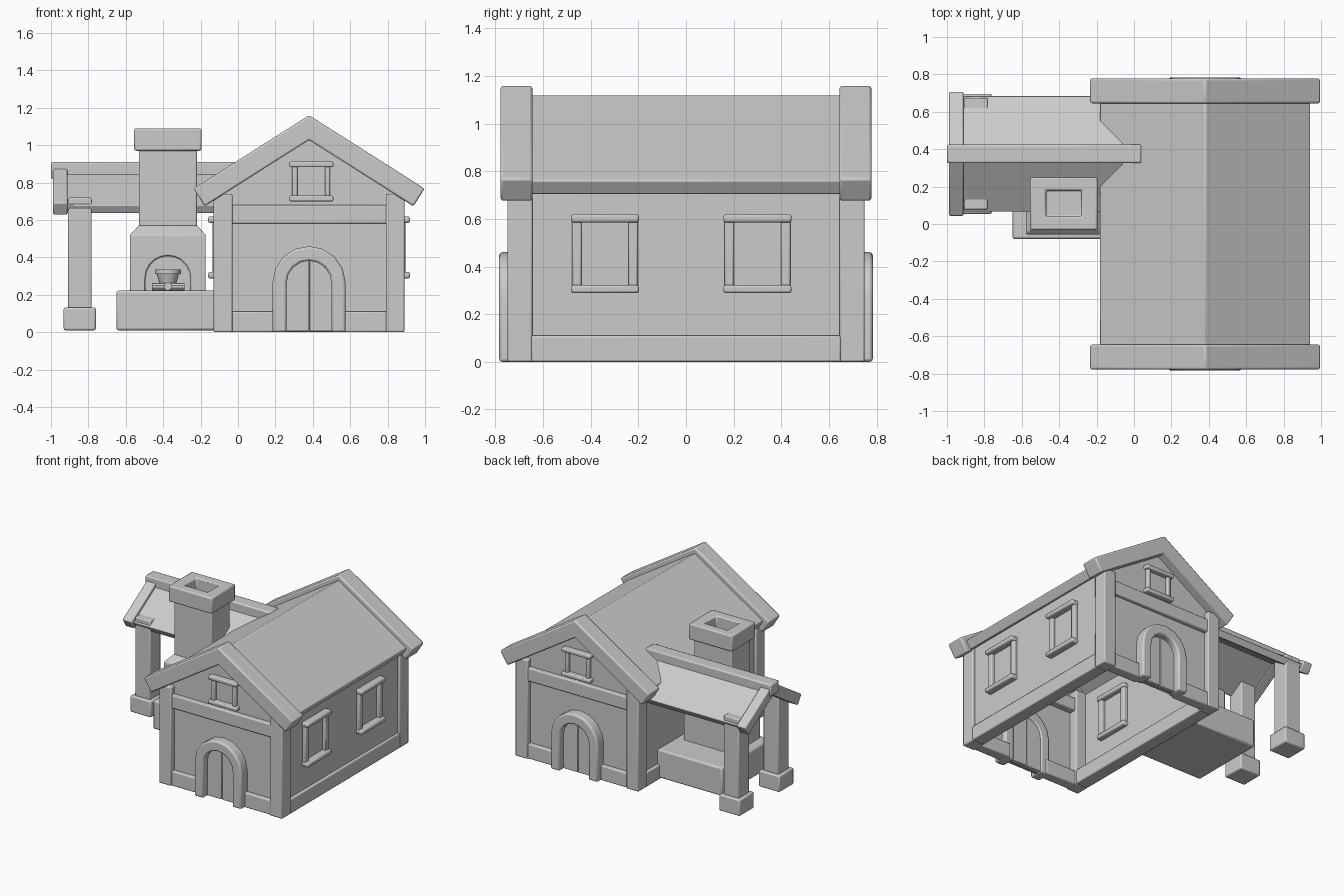
import bpy, bmesh, math
from mathutils import Vector

if "Cube" in bpy.data.objects:
    bpy.data.objects.remove(bpy.data.objects["Cube"])

clay = bpy.data.materials.new("plain grey")
clay.use_nodes = True
GREY = (0.6, 0.6, 0.6, 1)
clay.diffuse_color = GREY
clay.node_tree.nodes["Principled BSDF"].inputs["Base Color"].default_value = GREY

MID = 0.38      # x of the house centre line
RIDGE_Y = 0.375  # y of the canopy centre line


def finish(name, bm, bevel=0.0, cutters=()):
    bmesh.ops.recalc_face_normals(bm, faces=bm.faces)
    mesh = bpy.data.meshes.new(name)
    bm.to_mesh(mesh)
    bm.free()
    mesh.materials.append(clay)
    ob = bpy.data.objects.new(name, mesh)
    bpy.context.collection.objects.link(ob)
    bpy.ops.object.select_all(action='DESELECT')
    ob.select_set(True)
    bpy.context.view_layer.objects.active = ob
    for cutter in cutters:
        m = ob.modifiers.new("cut", 'BOOLEAN')
        m.operation, m.object, m.solver = 'DIFFERENCE', cutter, 'EXACT'
        bpy.ops.object.modifier_apply(modifier=m.name)
    if bevel:
        m = ob.modifiers.new("soft edges", 'BEVEL')
        m.width, m.segments, m.limit_method = bevel, 2, 'ANGLE'
        m.angle_limit = math.radians(40)
    bpy.ops.object.shade_smooth_by_angle(angle=math.radians(35))
    return ob


def prism(name, pts, axis, a, b, bevel=0.0, cutters=(), open_bottom=False):
    """Extrude an (h, z) outline along x or y from a to b."""
    bm = bmesh.new()
    def at(d):
        return [bm.verts.new((d, h, z) if axis == 'x' else (h, d, z)) for h, z in pts]
    r0, r1 = at(a), at(b)
    bm.faces.new(r0)
    bm.faces.new(r1)
    n = len(pts)
    for i in range(n - 1 if open_bottom else n):
        j = (i + 1) % n
        bm.faces.new((r0[i], r0[j], r1[j], r1[i]))
    return finish(name, bm, bevel, cutters)


def box(name, x, y, z, bevel=0.008, cutters=()):
    pts = [(x[0], z[0]), (x[1], z[0]), (x[1], z[1]), (x[0], z[1])]
    return prism(name, pts, 'y', y[0], y[1], bevel, cutters)


def chevron(c, apex, half, thick, slope=0.635):
    """Outline of a gable roof with ends cut square to the slope."""
    k = math.hypot(1, slope)
    dx, dz = thick * slope / k, thick / k
    ez = apex - slope * half
    return [(c, apex), (c + half, ez), (c + half - dx, ez - dz), (c, apex - thick * k),
            (c - half + dx, ez - dz), (c - half, ez)]


def arch(c, r, spring, z0, start=0, end=180, steps=8):
    """Points of a round arch from right foot to left foot."""
    arc = [math.radians(start + (end - start) * i / steps) for i in range(steps + 1)]
    pts = [(c + r * math.cos(t), spring + r * math.sin(t)) for t in arc]
    return [(pts[0][0], z0)] + pts + [(pts[-1][0], z0)]


def cylinder(name, p, q, r1, r2, sides=10):
    p, q = Vector(p), Vector(q)
    bm = bmesh.new()
    bmesh.ops.create_cone(bm, cap_ends=True, segments=sides, radius1=r1, radius2=r2, depth=(q - p).length)
    turn = (q - p).to_track_quat('Z', 'Y').to_matrix()
    for v in bm.verts:
        v.co = turn @ v.co + (p + q) / 2
    return finish(name, bm)


# House shell, open below
shell = [(MID - 0.49, 0), (MID - 0.49, 0.74), (MID, 1.05), (MID + 0.49, 0.74), (MID + 0.49, 0)]
prism("house_walls", shell, 'y', -0.71, 0.71, open_bottom=True)

# Timber frame
for sx, side in ((-1, "right"), (1, "left")):
    xs = sorted((MID + sx * 0.41, MID + sx * 0.51))
    for sy, end in ((-1, "front"), (1, "back")):
        ys = sorted((sy * 0.645, sy * 0.75))
        box(f"{end}_{side}_corner_post", xs, ys, (0, 0.74))
        foot = sorted((MID + sx * 0.16, MID + sx * 0.42))
        box(f"{end}_{side}_sill_beam", foot, sorted((sy * 0.66, sy * 0.74)), (0, 0.11))
    box(f"{side}_sill_beam", xs, (-0.65, 0.65), (0, 0.11))

# Gable ends: cross beam, doorway and loft window
for s, end in ((-1, "front"), (1, "back")):
    box(f"{end}_cross_beam", (MID - 0.42, MID + 0.42), sorted((s * 0.66, s * 0.74)), (0.58, 0.68))
    ring = arch(MID, 0.195, 0.265, 0) + arch(MID, 0.12, 0.262, 0)[::-1]
    prism(f"{end}_door_frame", ring, 'y', s * 0.67, s * 0.784, 0.012)
    for a, b, side in ((0, 90, "left"), (90, 180, "right")):
        off = 0.002 if side == "left" else -0.002
        leaf = arch(MID + off, 0.122, 0.262, 0.005, a, b, 5)
        prism(f"{end}_{side}_door_leaf", leaf, 'y', s * 0.68, s * 0.735, 0.004)
    ys = sorted((s * 0.68, s * 0.735))
    yb = sorted((s * 0.67, s * 0.75))
    for z in (0.70, 0.882):
        box(f"{end}_loft_window_rail", (MID - 0.107, MID + 0.13), yb, (z, z + 0.03))
    for x in (MID - 0.09, MID + 0.085):
        box(f"{end}_loft_window_jamb", (x, x + 0.028), ys, (0.71, 0.9))
    prism(f"{end}_gable_trim", chevron(MID, 1.16, 0.618, 0.112), 'y', s * 0.645, s * 0.778, 0.01)

prism("main_roof", chevron(MID, 1.12, 0.565, 0.07), 'y', -0.66, 0.66, 0.008)

# Side windows
for s, yc in ((1, -0.34), (1, 0.3), (-1, -0.34)):
    xs = sorted((MID + s * 0.46, MID + s * 0.515))
    xb = sorted((MID + s * 0.45, MID + s * 0.54))
    for z in (0.288, 0.585):
        box("side_window_rail", xb, (yc - 0.143, yc + 0.143), (z, z + 0.034), 0.01)
    for d in (-0.118, 0.118):
        box("side_window_jamb", xs, (yc + d - 0.02, yc + d + 0.02), (0.31, 0.6))

# Forge: base, arched hood, shaft and cap
FX = -0.375
box("forge_base", (-0.65, -0.11), (-0.08, 0.5), (0.01, 0.222), 0.012)
mouth = prism("hearth_cutter", arch(FX, 0.122, 0.288, 0.2, steps=10), 'y', -0.2, 0.17)
flue = box("flue_cutter", (-0.47, -0.28), (0.04, 0.18), (0.85, 1.3), 0)
hood = bmesh.new()
bmesh.ops.create_cube(hood, size=1)
top = [f for f in hood.faces if f.normal.z > 0.9]
for v in hood.verts:
    v.co = (FX + v.co.x * 0.405, 0.11 + v.co.y * 0.33, 0.215 + (v.co.z + 0.5) * 0.305)
neck = bmesh.ops.extrude_face_region(hood, geom=top)["geom"]
for v in neck:
    if isinstance(v, bmesh.types.BMVert):
        v.co = (FX + (v.co.x - FX) * 0.77, 0.11 + (v.co.y - 0.11) * 0.7, 0.57)
bmesh.ops.delete(hood, geom=top, context='FACES')
finish("forge_hood", hood, 0.006, [mouth])
box("chimney_shaft", (-0.53, -0.22), (0, 0.22), (0.5, 1.0), 0.008, [flue])
box("chimney_cap", (-0.555, -0.195), (-0.032, 0.248), (0.97, 1.09), 0.01, [flue])
for cutter in (mouth, flue):
    bpy.data.objects.remove(cutter)

# Fire wood and cooking pot in the hearth
for i, y in enumerate((-0.02, 0.02, 0.06)):
    cylinder("log", (-0.46, y, 0.243), (-0.285, y, 0.243), 0.02, 0.02)
cylinder("cross_log", (FX, -0.05, 0.245), (FX, 0.09, 0.245), 0.022, 0.022)
cylinder("pot_bowl", (FX, 0.02, 0.262), (FX, 0.02, 0.312), 0.045, 0.06, 16)
cylinder("pot_rim", (FX, 0.02, 0.31), (FX, 0.02, 0.335), 0.07, 0.07, 16)

# Canopy over the forge
prism("canopy_roof", chevron(RIDGE_Y, 0.875, 0.31, 0.05), 'x', -0.925, -0.06, 0.004)
prism("canopy_trim", chevron(RIDGE_Y, 0.905, 0.335, 0.08), 'x', -0.988, -0.912, 0.008)
box("canopy_ridge_beam", (-1.0, 0.04), (RIDGE_Y - 0.05, RIDGE_Y + 0.05), (0.82, 0.91), 0.01)
for s, end in ((-1, "front"), (1, "back")):
    y = RIDGE_Y + s * 0.235
    box(f"{end}_canopy_post", (-0.908, -0.782), (y - 0.063, y + 0.063), (0.1, 0.72))
    box(f"{end}_canopy_post_foot", (-0.932, -0.76), (y - 0.086, y + 0.086), (0.01, 0.132), 0.01)
